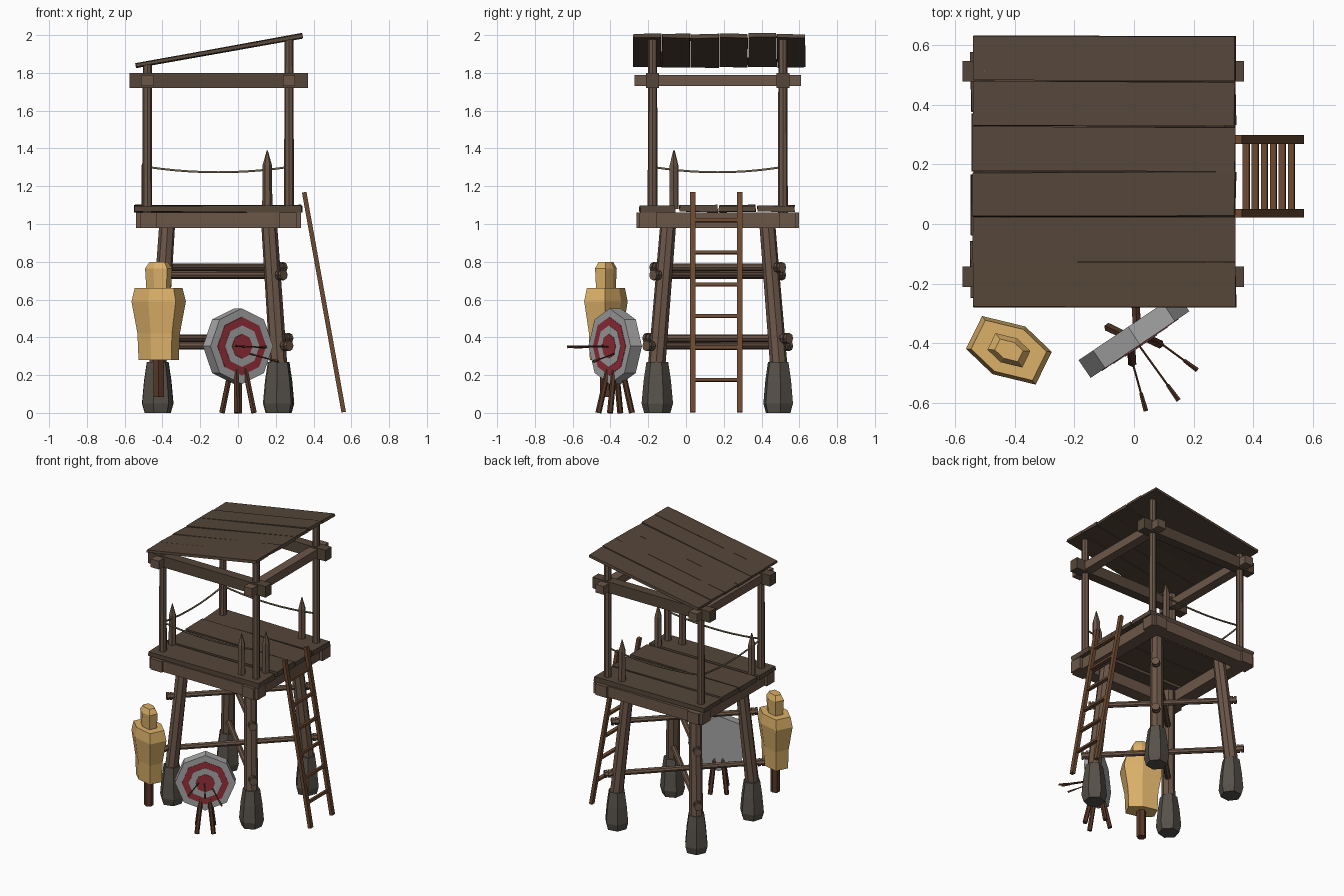
import bpy, bmesh, math, random
from mathutils import Vector, Matrix

if "Cube" in bpy.data.objects:
    bpy.data.objects.remove(bpy.data.objects["Cube"])

random.seed(4)
CX, CY = -0.105, 0.168          # centre of the tower


def material(name, hexcode):
    m = bpy.data.materials.new(name)
    rgb = [(int(hexcode[i:i + 2], 16) / 255) ** 2.2 for i in (0, 2, 4)]
    m.diffuse_color = (*rgb, 1)
    m.use_nodes = True
    m.node_tree.nodes["Principled BSDF"].inputs["Base Color"].default_value = m.diffuse_color
    return m


PLANK = material("dark_plank", "56483c")
LOG = material("log_wood", "6b5749")
LADDER = material("ladder_wood", "6b4b35")
STONE = material("foot_stone", "57524b")
STRAW = material("straw", "d9ae68")
STAND = material("stand_wood", "573a2c")
RED = material("target_red", "94323c")
PALE = material("target_grey", "a4a4a4")
ROPE = material("rope", "6e6350")


def finish(name, bm, mat):
    bmesh.ops.recalc_face_normals(bm, faces=bm.faces)
    me = bpy.data.meshes.new(name)
    bm.to_mesh(me)
    bm.free()
    me.materials.append(mat)
    ob = bpy.data.objects.new(name, me)
    bpy.context.collection.objects.link(ob)
    return ob


def box(name, centre, size, mat, rot=None, jitter=0):
    bm = bmesh.new()
    bmesh.ops.create_cube(bm, size=1)
    for v in bm.verts:
        v.co = Vector(a * b for a, b in zip(v.co, size))
        v.co += Vector(random.uniform(-jitter, jitter) for _ in range(3))
        if rot:
            v.co = rot @ v.co
        v.co += Vector(centre)
    return finish(name, bm, mat)


def rod(name, p, q, r1, r2, mat, sides=8, turn=0):
    p, q = Vector(p), Vector(q)
    d = q - p
    bm = bmesh.new()
    bmesh.ops.create_cone(bm, cap_ends=True, segments=sides, radius1=r1,
                          radius2=r2, depth=d.length)
    m = (Matrix.Translation((p + q) / 2) @ d.to_track_quat('Z', 'Y').to_matrix().to_4x4()
         @ Matrix.Rotation(turn, 4, 'Z'))
    bm.transform(m)
    return finish(name, bm, mat)


def loft(name, ring, centre, levels, mat):
    """Stack scaled copies of a ring at (z, scale) levels."""
    bm = bmesh.new()
    rows = [[bm.verts.new((centre[0] + x * s, centre[1] + y * s, z)) for x, y in ring]
            for z, s in levels]
    n = len(ring)
    for a, b in zip(rows, rows[1:]):
        for i in range(n):
            bm.faces.new((a[i], a[(i + 1) % n], b[(i + 1) % n], b[i]))
    bm.faces.new(rows[0])
    bm.faces.new(rows[-1])
    return finish(name, bm, mat)


def regular(n, turn=0):
    return [(math.cos(turn + 2 * math.pi * i / n), math.sin(turn + 2 * math.pi * i / n))
            for i in range(n)]


def roof_z(x):
    return 1.845 + (x + 0.54) * 0.178


# legs, stone feet and roof posts at the four corners
for sx in (-1, 1):
    for sy in (-1, 1):
        rod("leg", (CX + sx * .33, CY + sy * .335, .1), (CX + sx * .268, CY + sy * .26, 1.03),
            .047, .042, LOG)
        loft("stone_foot", regular(6, random.random()), (CX + sx * .32, CY + sy * .32),
             [(0, .07), (.05, .084), (.17, .073), (.27, .058)], STONE)
        px = CX + sx * .375
        rod("roof_post", (px, CY + sy * .345, 1.05), (px, CY + sy * .345, roof_z(px)),
            .026, .024, LOG)

# diagonal cross bars with banded ends
for z in (.77, .395):
    hx, hy = .268 + .0667 * (1.03 - z), .26 + .0806 * (1.03 - z)
    for s, dz in ((1, 0), (-1, -.04)):
        d = Vector((hx, s * hy, 0))
        c = Vector((CX, CY, z + dz))
        rod("cross_bar", c - d * 1.22, c + d * 1.22, .02, .02, LOG)
        for e in (-1, 1):
            for k in (1.12, 1.18):
                rod("bar_band", c + d * e * k, c + d * e * (k + .04), .028, .028, LOG)

# platform frame and floor planks
for s in (-1, 1):
    box("floor_beam_long", (-.103, CY + s * .37, 1.02), (.875, .09, .08), LOG)
    box("floor_beam_cross", (CX + s * .37, CY, 1.02), (.09, .86, .08), LOG)
for y0, y1 in ((-.245, -.055), (-.035, .168), (.174, .37), (.378, .575)):
    box("floor_plank", (-.105, (y0 + y1) / 2, 1.081), (.885, y1 - y0, .036), PLANK, jitter=.004)

# upper frame under the roof
for s in (-1, 1):
    box("roof_beam_long", (-.1025, CY + s * .345, 1.76), (.945, .068, .08), PLANK)
    box("roof_beam_cross", (CX + s * .375, CY, 1.76), (.066, .88, .06), LOG)

# sloping roof planks
slope = Matrix.Rotation(-math.atan(.178), 3, 'Y')
for i in range(6):
    box("roof_plank", (-.1, -.206 + i * .1525, 1.918 + random.uniform(-.003, .003)),
        (.894, .148, .022), PLANK, rot=slope, jitter=.003)

# pointed stakes on the platform
for x, y in ((-.485, -.062), (.155, -.18), (.27, -.065), (.155, .513)):
    loft("stake", regular(6), (x, y), [(1.08, .027), (1.31, .025), (1.39, .003)], LOG)


# sagging ropes on three sides
def rope(p, q):
    cu = bpy.data.curves.new("rope_rail", 'CURVE')
    cu.dimensions = '3D'
    cu.bevel_depth = .006
    cu.bevel_resolution = 1
    sp = cu.splines.new('POLY')
    sp.points.add(10)
    for i, pt in enumerate(sp.points):
        t = i / 10
        v = Vector(p).lerp(Vector(q), t)
        pt.co = (v.x, v.y, v.z - .028 * 4 * t * (1 - t), 1)
    cu.materials.append(ROPE)
    bpy.context.collection.objects.link(bpy.data.objects.new("rope_rail", cu))


x0, x1, y0, y1 = CX - .375, CX + .375, CY - .345, CY + .345
for p, q in (((x0, y0), (x1, y0)), ((x0, y1), (x1, y1)), ((x0, y0), (x0, y1))):
    rope((*p, 1.302), (*q, 1.302))

# leaning ladder
tilt = Matrix.Rotation(-math.atan(.21 / 1.17), 3, 'Y')
for y in (.036, .284):
    box("ladder_rail", (.455, y, .586), (.024, .03, 1.183), LADDER, rot=tilt)
for z in (.175, .345, .512, .68, .85, 1.02):
    box("ladder_rung", (.56 - z * .1795, .16, z), (.022, .24, .018), LADDER, rot=tilt)

# straw dummy on a short post
hexa = [(.144, -.005), (.055, .08), (-.09, .115), (-.144, .005), (-.055, -.08), (.09, -.115)]
DUMMY = (-.42, -.424)
loft("dummy_body", hexa, DUMMY, [(.28, .74), (.42, .78), (.59, 1), (.66, .88)], STRAW)
loft("dummy_head", hexa, DUMMY, [(.65, .45), (.765, .5), (.8, .33)], STRAW)
rod("dummy_post", (*DUMMY, .085), (*DUMMY, .3), .032, .032, STAND, 6)

# octagonal target turned towards the front right
a = math.radians(34)
u, n = Vector((math.cos(a), math.sin(a), 0)), Vector((math.sin(a), -math.cos(a), 0))
c = Vector((0, -.375, .353))
rod("target_disc", c - n * .036, c + n * .036, .2, .2, PALE, 8)
for i, (r, m) in enumerate(((.155, RED), (.11, PALE), (.065, RED))):
    rod("target_ring", c + n * .03, c + n * (.038 + .002 * i), r, r, m, 8)

# target stand
for s in (-1, 1):
    for f in (-1, 1):
        foot = c + u * s * .055 + n * f * .07
        top = c + u * s * .025 + n * f * .02
        foot.z, top.z = 0, .26
        rod("target_stand_leg", foot, top, .016, .015, STAND, 6)

# arrows stuck in the target
for p, q in (((-.02, -.41, .355), (.04, -.628, .35)),
             ((.015, -.405, .35), (.15, -.592, .348)),
             ((.055, -.375, .315), (.212, -.49, .272))):
    p, q = Vector(p), Vector(q)
    rod("arrow_shaft", p, q, .004, .004, STAND, 6)
    rod("arrow_fletching", p.lerp(q, .72), q, .006, .008, STAND, 4)
